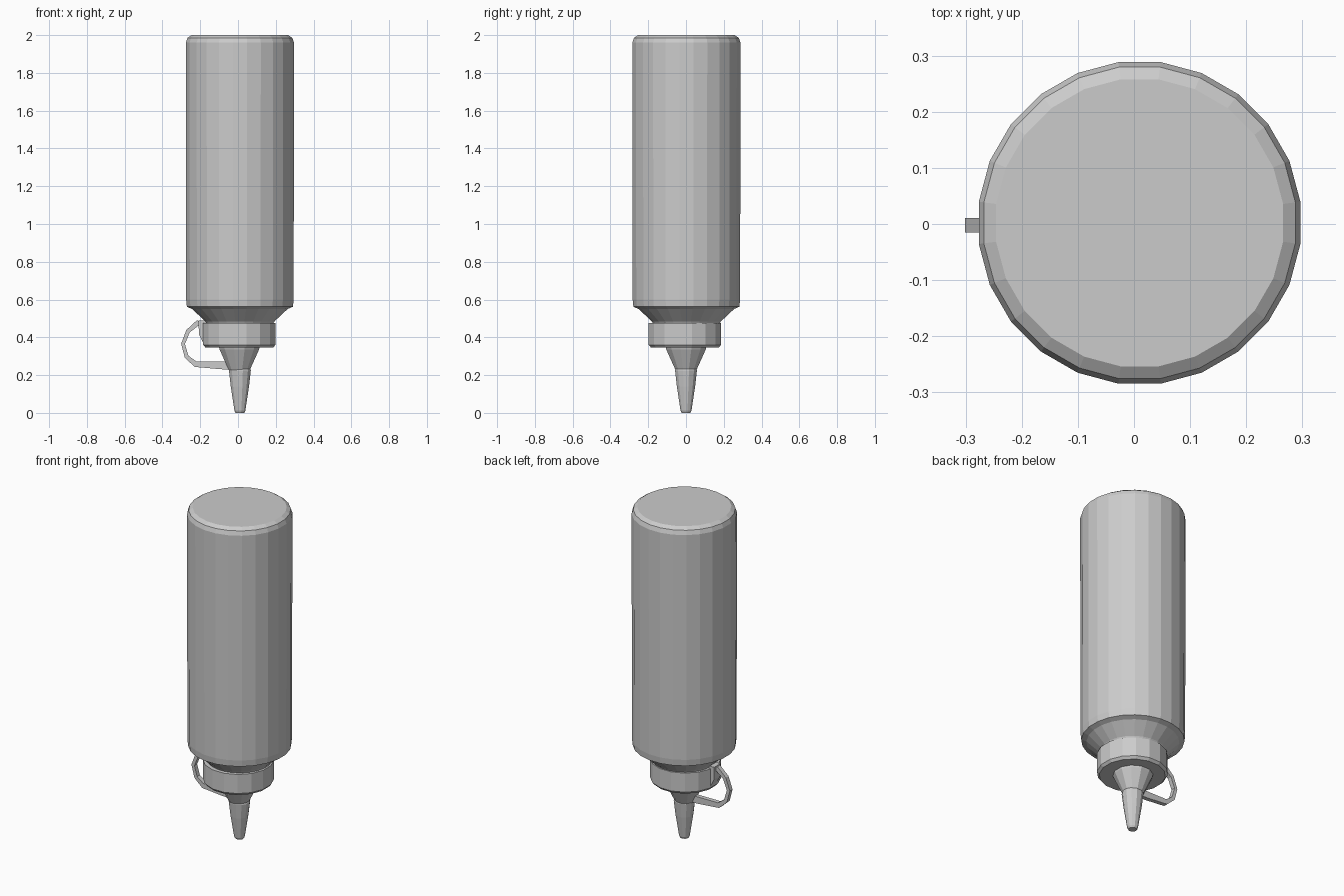
import bpy, bmesh, math
from mathutils import Vector

if "Cube" in bpy.data.objects:
    bpy.data.objects.remove(bpy.data.objects["Cube"])


def make_object(name, bm):
    bmesh.ops.recalc_face_normals(bm, faces=bm.faces[:])
    mesh = bpy.data.meshes.new(name)
    bm.to_mesh(mesh)
    bm.free()
    obj = bpy.data.objects.new(name, mesh)
    bpy.context.collection.objects.link(obj)
    return obj


def skin(name, rings):
    """Join equal-length rings of points into a capped solid."""
    bm = bmesh.new()
    loops = [[bm.verts.new(p) for p in ring] for ring in rings]
    n = len(loops[0])
    for a, b in zip(loops, loops[1:]):
        for i in range(n):
            j = (i + 1) % n
            bm.faces.new((a[i], a[j], b[j], b[i]))
    bm.faces.new(loops[0])
    bm.faces.new(loops[-1])
    return make_object(name, bm)


def lathe(name, profile, sides, cx=0.0, cy=0.0):
    """Turn a (radius, height) profile around a vertical axis."""
    rings = []
    for r, z in profile:
        rings.append([(cx + r * math.cos(math.tau * (i + 0.5) / sides),
                       cy + r * math.sin(math.tau * (i + 0.5) / sides), z)
                      for i in range(sides)])
    return skin(name, rings)


def ribbon(name, path, half_width, cy=0.0):
    """Sweep a flat band along (x, z, half_thickness) points."""
    pts = [Vector((x, z)) for x, z, _ in path]
    rings = []
    for i, p in enumerate(pts):
        d = (pts[min(i + 1, len(pts) - 1)] - pts[max(i - 1, 0)]).normalized()
        n = Vector((-d.y, d.x)) * path[i][2]
        a, b = p + n, p - n
        rings.append([(a.x, cy - half_width, a.y), (a.x, cy + half_width, a.y),
                      (b.x, cy + half_width, b.y), (b.x, cy - half_width, b.y)])
    return skin(name, rings)


# Bottle body with tapered shoulder and softened base (bottle is upside down)
lathe("bottle_body", [(0.17, 0.46), (0.185, 0.485), (0.255, 0.55), (0.283, 0.562),
                      (0.287, 0.60), (0.289, 1.96), (0.28, 1.985), (0.258, 2.0)],
      24, 0.01, 0.002)

# Screw collar
lathe("cap_collar", [(0.182, 0.345), (0.195, 0.36), (0.195, 0.475)], 16, 0.007, -0.006)

# Cone below the collar
lathe("cap_cone", [(0.058, 0.228), (0.108, 0.335), (0.112, 0.35)], 12, 0.007, 0.0)

# Nozzle tip
lathe("nozzle", [(0.024, 0.0), (0.03, 0.012), (0.05, 0.14), (0.06, 0.225), (0.055, 0.24)],
      12, 0.01, 0.0)

# Retaining strap looping from the collar to the nozzle
ribbon("cap_strap", [(-0.17, 0.455, 0.02), (-0.215, 0.475, 0.015), (-0.265, 0.432, 0.011),
                     (-0.291, 0.365, 0.01), (-0.272, 0.297, 0.011), (-0.225, 0.258, 0.015),
                     (-0.10, 0.252, 0.02), (-0.03, 0.25, 0.022)],
       0.013, -0.002)

# Small lug holding the strap to the collar
ribbon("strap_lug", [(-0.165, 0.365, 0.014), (-0.19, 0.42, 0.018), (-0.19, 0.49, 0.018)],
       0.03, -0.002)
